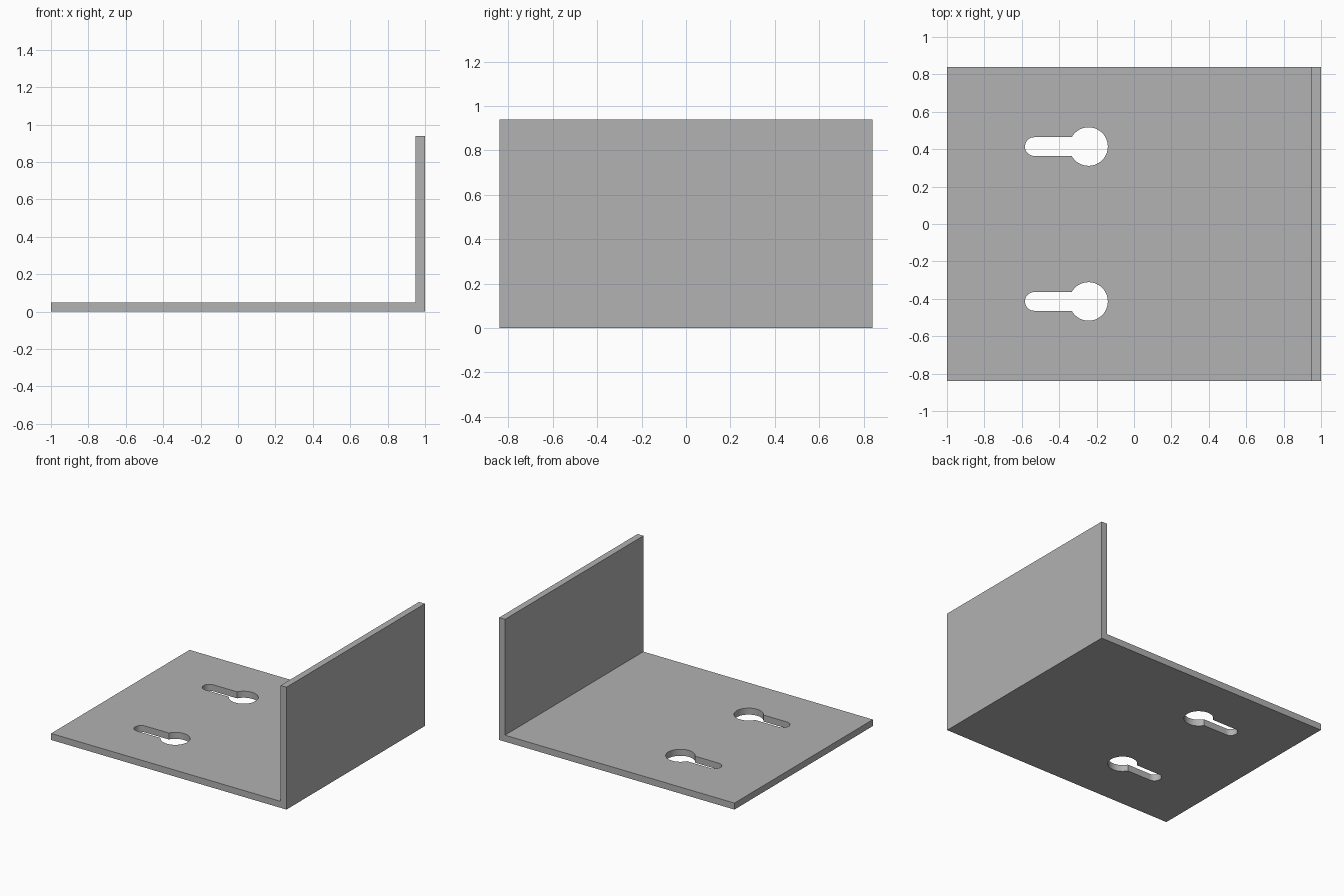
import bpy
import bmesh
from math import asin, cos, pi, sin

HALF_WIDTH, HALF_DEPTH, HEIGHT, THICK = 1.0, 0.84, 0.94, 0.05
HOLE_X, HOLE_Y, HOLE_R = -0.243, 0.414, 0.103
SLOT_END, SLOT_R = -0.583, 0.05

default = bpy.data.objects.get("Cube")
if default:
    bpy.data.objects.remove(default, do_unlink=True)

steel = bpy.data.materials.new("plain grey metal")
steel.use_nodes = True
grey = (0.445, 0.445, 0.445, 1)
steel.diffuse_color = grey
steel.node_tree.nodes["Principled BSDF"].inputs["Base Color"].default_value = grey


def prism(name, outline, offset):
    """Extrude a closed outline of 3D points along an offset."""
    bm = bmesh.new()
    face = bm.faces.new([bm.verts.new(p) for p in outline])
    moved = bmesh.ops.extrude_face_region(bm, geom=[face])["geom"]
    verts = [v for v in moved if isinstance(v, bmesh.types.BMVert)]
    bmesh.ops.translate(bm, verts=verts, vec=offset)
    bmesh.ops.recalc_face_normals(bm, faces=bm.faces)
    mesh = bpy.data.meshes.new(name)
    bm.to_mesh(mesh)
    bm.free()
    mesh.materials.append(steel)
    obj = bpy.data.objects.new(name, mesh)
    bpy.context.collection.objects.link(obj)
    return obj


def arc(cx, cy, r, start, end, steps):
    angles = [start + (end - start) * i / steps for i in range(steps + 1)]
    return [(cx + r * cos(a), cy + r * sin(a), -THICK) for a in angles]


# L-shaped bracket: base plate and upright flange in one bent sheet
inner = HALF_WIDTH - THICK
profile = [(-HALF_WIDTH, 0), (HALF_WIDTH, 0), (HALF_WIDTH, HEIGHT),
           (inner, HEIGHT), (inner, THICK), (-HALF_WIDTH, THICK)]
bracket = prism("angle_bracket", [(x, -HALF_DEPTH, z) for x, z in profile],
                (0, 2 * HALF_DEPTH, 0))
bpy.context.view_layer.objects.active = bracket
bracket.select_set(True)

# Two keyhole slots: a round hole running into a narrow slot
neck = pi - asin(SLOT_R / HOLE_R)
for side in (-1, 1):
    y = side * HOLE_Y
    outline = arc(HOLE_X, y, HOLE_R, -neck, neck, 40)
    outline += arc(SLOT_END + SLOT_R, y, SLOT_R, pi / 2, 3 * pi / 2, 20)
    cutter = prism("keyhole_cutter", outline, (0, 0, 3 * THICK))
    cutter.hide_render = True
    cut = bracket.modifiers.new("keyhole", "BOOLEAN")
    cut.operation = "DIFFERENCE"
    cut.solver = "EXACT"
    cut.object = cutter
    bpy.ops.object.modifier_apply(modifier=cut.name)
    bpy.data.objects.remove(cutter, do_unlink=True)

bpy.ops.object.shade_smooth_by_angle(angle=pi / 6)
